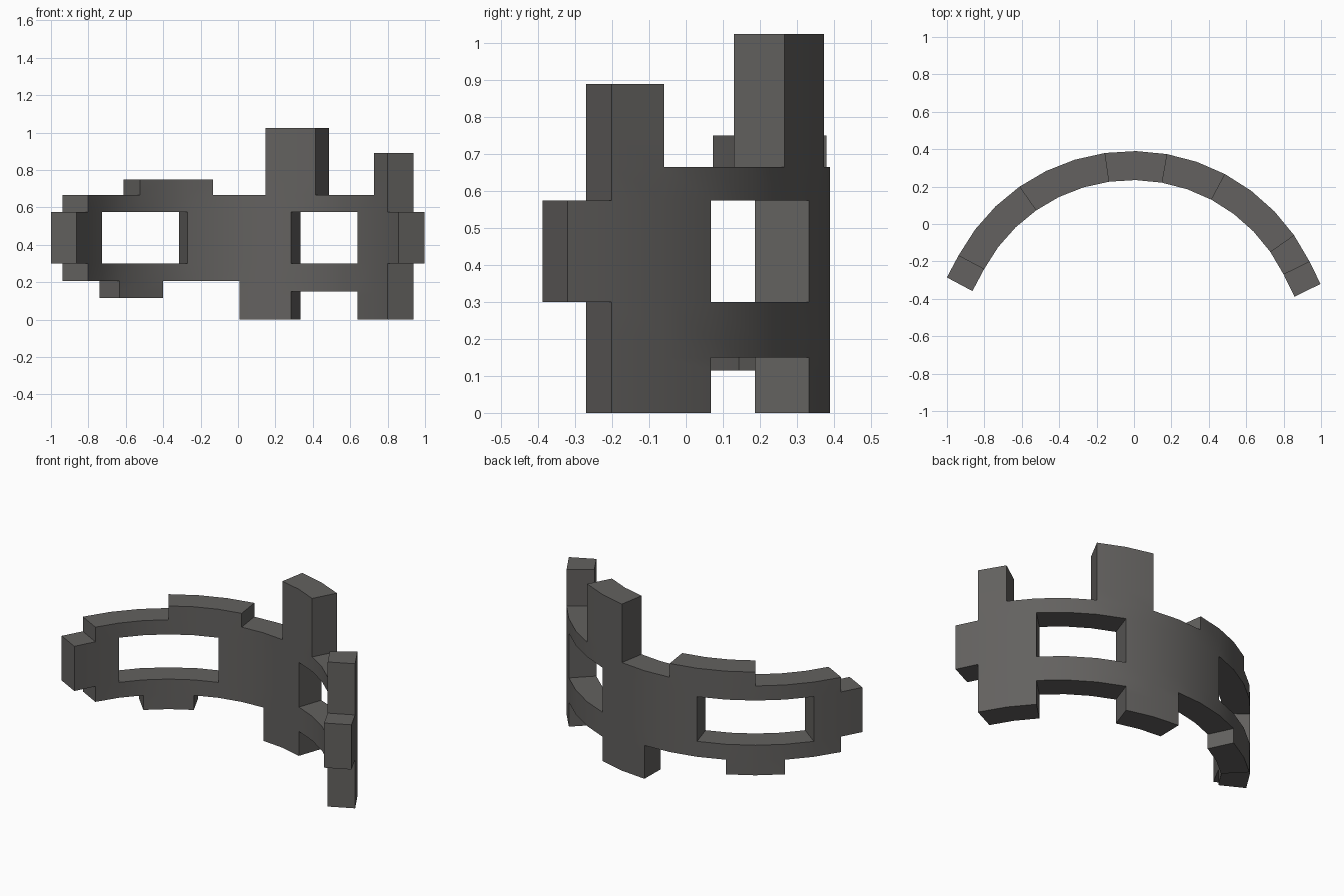
import bpy, bmesh, math
from mathutils import Vector

if "Cube" in bpy.data.objects:
    bpy.data.objects.remove(bpy.data.objects["Cube"])

# Plan of the arc: 14 radial steps of 9 degrees, plus a straight tab at each end
CENTRE = Vector((-0.008, -0.664))
R_OUT, R_IN, TAB = 1.054, 0.899, 0.132


def plan(radius):
    pts = []
    for k in range(15):
        a = math.radians(-62 + 9 * k)
        pts.append(CENTRE + radius * Vector((math.sin(a), math.cos(a))))
    for a, sign in ((-62, -1), (64, 1)):
        a = math.radians(a)
        tangent = sign * Vector((math.cos(a), -math.sin(a)))
        if sign < 0:
            pts.insert(0, pts[0] + TAB * tangent)
        else:
            pts.append(pts[-1] + TAB * tangent)
    return pts


rings = (plan(R_IN), plan(R_OUT))

# Blocks as (first step, last step, bottom z, top z)
SOLID = [
    (1, 8, 0.205, 0.665),     # left half of the band
    (8, 15, 0.15, 0.665),     # right half of the band
    (0, 16, 0.30, 0.575),     # joint tabs on both ends
    (8, 10, 0.0, 0.15),       # middle foot
    (13, 15, 0.0, 0.15),      # right foot
    (3, 5, 0.115, 0.205),     # small lower tab
    (4, 7, 0.665, 0.75),      # low upper tab
    (9, 11, 0.665, 1.025),    # tall post
    (14, 15, 0.665, 0.89),    # end post
]
WINDOWS = [(2, 6, 0.30, 0.575), (10, 13, 0.30, 0.575)]

levels = sorted({z for b in SOLID for z in b[2:]})


def cells(blocks):
    return {(i, j) for a, b, z0, z1 in blocks for i in range(a, b)
            for j in range(levels.index(z0), levels.index(z1))}


filled = cells(SOLID) - cells(WINDOWS)

# Skin the filled cells: faces only where a cell meets open space
bm = bmesh.new()
verts = {}


def v(side, i, j):
    key = (side, i, j)
    if key not in verts:
        p = rings[side][i]
        verts[key] = bm.verts.new((p.x, p.y, levels[j]))
    return verts[key]


for i, j in sorted(filled):
    for s in (0, 1):
        bm.faces.new((v(s, i, j), v(s, i + 1, j), v(s, i + 1, j + 1), v(s, i, j + 1)))
    for di, k in ((-1, i), (1, i + 1)):
        if (i + di, j) not in filled:
            bm.faces.new((v(0, k, j), v(1, k, j), v(1, k, j + 1), v(0, k, j + 1)))
    for dj, k in ((-1, j), (1, j + 1)):
        if (i, j + dj) not in filled:
            bm.faces.new((v(0, i, k), v(0, i + 1, k), v(1, i + 1, k), v(1, i, k)))
bmesh.ops.recalc_face_normals(bm, faces=bm.faces)

mesh = bpy.data.meshes.new("curved_band")
bm.to_mesh(mesh)
bm.free()
band = bpy.data.objects.new("curved_band", mesh)
bpy.context.collection.objects.link(band)

# Dark grey throughout
grey = bpy.data.materials.new("dark grey")
grey.diffuse_color = (0.125, 0.12, 0.115, 1)
grey.use_nodes = True
grey.node_tree.nodes["Principled BSDF"].inputs["Base Color"].default_value = grey.diffuse_color
mesh.materials.append(grey)

bpy.context.view_layer.objects.active = band
band.select_set(True)
bpy.ops.object.shade_smooth_by_angle(angle=math.radians(30))
